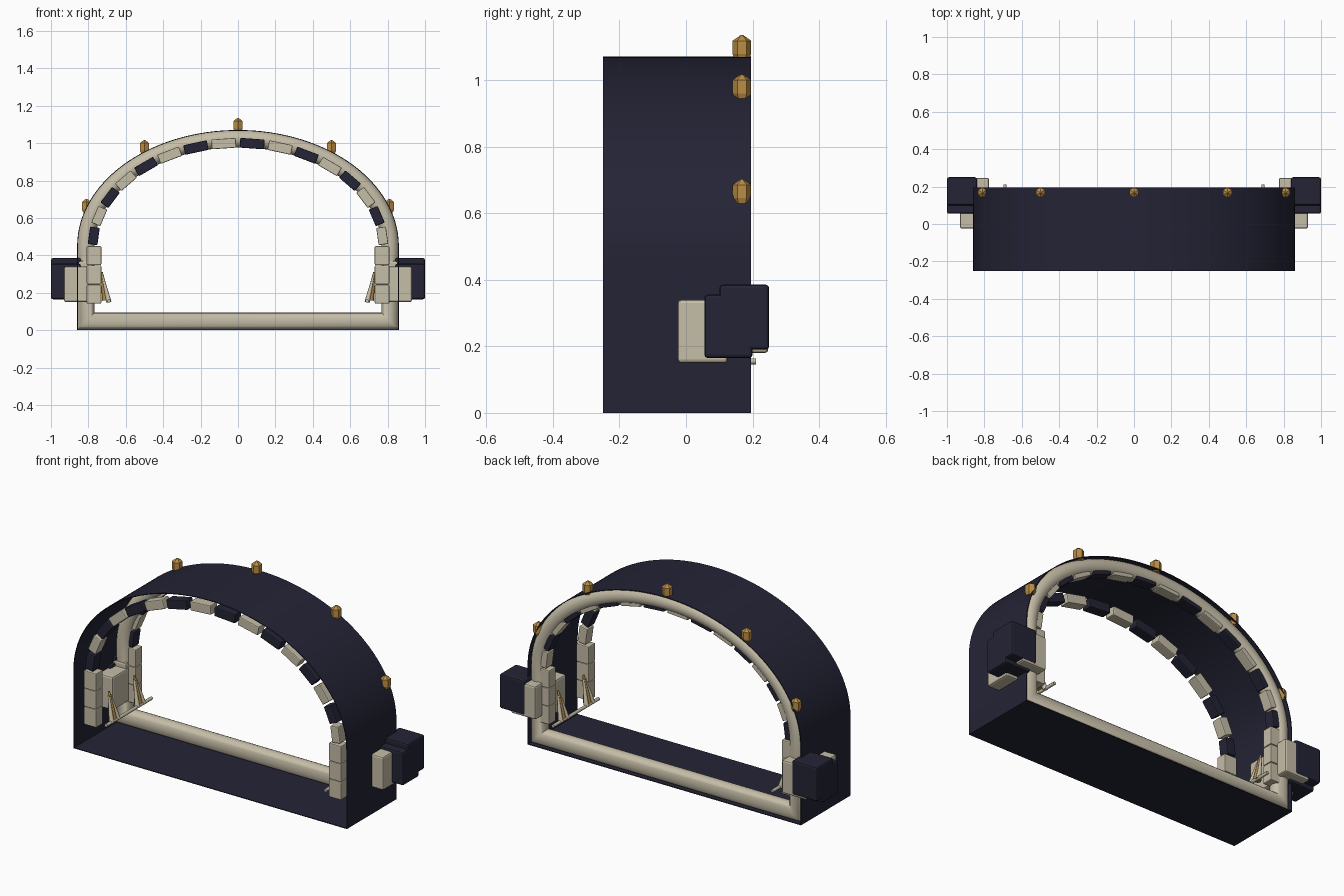
import bpy, bmesh, math
from mathutils import Vector, Matrix

cube = bpy.data.objects.get("Cube")
if cube:
    bpy.data.objects.remove(cube, do_unlink=True)


def material(name, rgb):
    m = bpy.data.materials.new(name)
    m.use_nodes = True
    m.diffuse_color = (*rgb, 1)
    m.node_tree.nodes["Principled BSDF"].inputs["Base Color"].default_value = (*rgb, 1)
    return m


NAVY = material("dark navy", (0.017, 0.017, 0.036))
CREAM = material("cream stone", (0.56, 0.51, 0.39))
GOLD = material("gold", (0.50, 0.27, 0.06))


def finish(name, bm, mat, smooth=False):
    bmesh.ops.recalc_face_normals(bm, faces=bm.faces)
    mesh = bpy.data.meshes.new(name)
    bm.to_mesh(mesh)
    bm.free()
    mesh.materials.append(mat)
    ob = bpy.data.objects.new(name, mesh)
    bpy.context.collection.objects.link(ob)
    if smooth:
        bpy.ops.object.select_all(action='DESELECT')
        ob.select_set(True)
        bpy.context.view_layer.objects.active = ob
        bpy.ops.object.shade_smooth_by_angle(angle=math.radians(40))
    return ob


def box(name, lo, hi, mat, bevel=0.008, turn=0.0):
    """Bevelled box between two corners, turned about y at its centre."""
    lo, hi = Vector(lo), Vector(hi)
    bm = bmesh.new()
    bmesh.ops.create_cube(bm, size=1)
    bmesh.ops.scale(bm, vec=hi - lo, verts=bm.verts)
    bmesh.ops.bevel(bm, geom=bm.edges[:], offset=bevel, segments=2,
                    profile=0.5, affect='EDGES')
    bmesh.ops.transform(bm, verts=bm.verts, matrix=Matrix.Translation((lo + hi) / 2)
                        @ Matrix.Rotation(turn, 4, 'Y'))
    return finish(name, bm, mat)


def rod(name, a, b, r1, r2, mat, sides=10):
    a, b = Vector(a), Vector(b)
    bm = bmesh.new()
    bmesh.ops.create_cone(bm, cap_ends=True, segments=sides, radius1=r1,
                          radius2=r2, depth=(b - a).length)
    q = (b - a).to_track_quat('Z', 'Y').to_matrix().to_4x4()
    bmesh.ops.transform(bm, verts=bm.verts, matrix=Matrix.Translation((a + b) / 2) @ q)
    return finish(name, bm, mat, True)


# Outline of the arch: flat base, upright sides, half ellipse on top
SPRING, HALF, RISE, STEPS = 0.45, 0.86, 0.62, 64
outline = [Vector((-HALF, 0)), Vector((HALF, 0))]
for i in range(STEPS + 1):
    t = math.pi * i / STEPS
    outline.append(Vector((HALF * math.cos(t), SPRING + RISE * math.sin(t))))


def inward(i):
    """Mitred inward offset direction at an outline point."""
    p = outline[i]
    d1 = (p - outline[i - 1]).normalized()
    d2 = (outline[(i + 1) % len(outline)] - p).normalized()
    n1, n2 = Vector((-d1.y, d1.x)), Vector((-d2.y, d2.x))
    m = (n1 + n2).normalized()
    return m / m.dot(n1)


def sweep(name, profile, mat):
    """Sweep a closed (inset, y) profile round the outline."""
    bm = bmesh.new()
    rings = []
    for i, p in enumerate(outline):
        n = inward(i)
        rings.append([bm.verts.new((p.x + n.x * d, y, p.y + n.y * d)) for d, y in profile])
    k = len(profile)
    for i, ring in enumerate(rings):
        nxt = rings[(i + 1) % len(rings)]
        for j in range(k):
            bm.faces.new((ring[j], ring[(j + 1) % k], nxt[(j + 1) % k], nxt[j]))
    return finish(name, bm, mat, True)


FRONT, BACK, TUBE = -0.25, 0.195, 0.046
sweep("arch_shell", [(0, FRONT), (0, BACK), (0.004, BACK), (0.004, FRONT)], NAVY)
sweep("back_rim_tube", [(TUBE + 0.001 + TUBE * math.cos(a), BACK - TUBE + TUBE * math.sin(a))
                        for a in (math.tau * j / 20 for j in range(20))], CREAM)

# Alternating arch stones and stacked piers, one ring at the front and one at the back
COUNT = 16
for ring_name, y in (("front", -0.2), ("back", 0.155)):
    for i in range(COUNT):
        t = math.pi * (i + 0.5) / COUNT
        c = Vector((0.775 * math.cos(t), y, SPRING + 0.55 * math.sin(t)))
        tangent = Vector((-0.775 * math.sin(t), 0.55 * math.cos(t)))
        half_len = tangent.length * math.pi / COUNT * 0.43
        size = Vector((half_len, 0.03, 0.026))
        box(f"{ring_name}_arch_stone_{i + 1}", c - size, c + size,
            CREAM if i % 2 == 0 else NAVY, 0.005,
            -math.atan2(tangent.y, tangent.x))
    for side, s in (("left", 1), ("right", -1)):
        for k in range(3):
            z = 0.142 + k * 0.103
            c = Vector((s * 0.77, y, z + 0.0505))
            size = Vector((0.039, 0.031, 0.0505))
            box(f"{ring_name}_{side}_pier_stone_{k + 1}", c - size, c + size, CREAM, 0.005)


def side_box(name, s, x0, x1, y0, y1, z0, z1, mat):
    xs = sorted((s * x0, s * x1))
    box(name, (xs[0], y0, z0), (xs[1], y1, z1), mat, 0.01)


for side, s in (("left", 1), ("right", -1)):
    # Overlapping blocks that pass through each side wall
    side_box(f"{side}_front_block", s, 0.77, 0.93, -0.025, 0.125, 0.15, 0.34, CREAM)
    side_box(f"{side}_rear_block", s, 0.775, 0.93, 0.1, 0.247, 0.18, 0.37, CREAM)
    side_box(f"{side}_low_outer_block", s, 0.84, 1.0, 0.055, 0.2, 0.165, 0.355, NAVY)
    side_box(f"{side}_high_outer_block", s, 0.84, 1.0, 0.1, 0.25, 0.19, 0.385, NAVY)

    # Rail with two gold spikes held by slanted cream legs
    rod(f"{side}_rail", (s * 0.69, -0.2, 0.155), (s * 0.69, 0.21, 0.155), 0.009, 0.009, CREAM)
    for n, y in (("front", -0.12), ("back", 0.11)):
        rod(f"{side}_{n}_gold_spike", (s * 0.705, y, 0.16), (s * 0.728, y, 0.31),
            0.022, 0.005, GOLD)
        for j in (-1, 1):
            rod(f"{side}_{n}_spike_leg_{j + 2}", (s * 0.69, y + j * 0.028, 0.15),
                (s * 0.724, y + j * 0.008, 0.29), 0.014, 0.005, CREAM)

# Six-sided gold finials along the back edge of the arch
for i, (x, z) in enumerate(((-0.81, 0.665), (-0.5, 0.98), (0, 1.098), (0.5, 0.98), (0.81, 0.665))):
    bm = bmesh.new()
    rings = []
    for r, h in ((0.021, -0.036), (0.028, -0.02), (0.028, 0.02), (0.004, 0.037)):
        rings.append([bm.verts.new((x + r * math.sin(a), 0.168 + r * math.cos(a), z + h))
                      for a in (math.tau * j / 6 for j in range(6))])
    for lower, upper in zip(rings, rings[1:]):
        for j in range(6):
            k = (j + 1) % 6
            bm.faces.new((lower[j], lower[k], upper[k], upper[j]))
    bm.faces.new(rings[0])
    bm.faces.new(rings[-1])
    finish(f"finial_{i + 1}", bm, GOLD)
